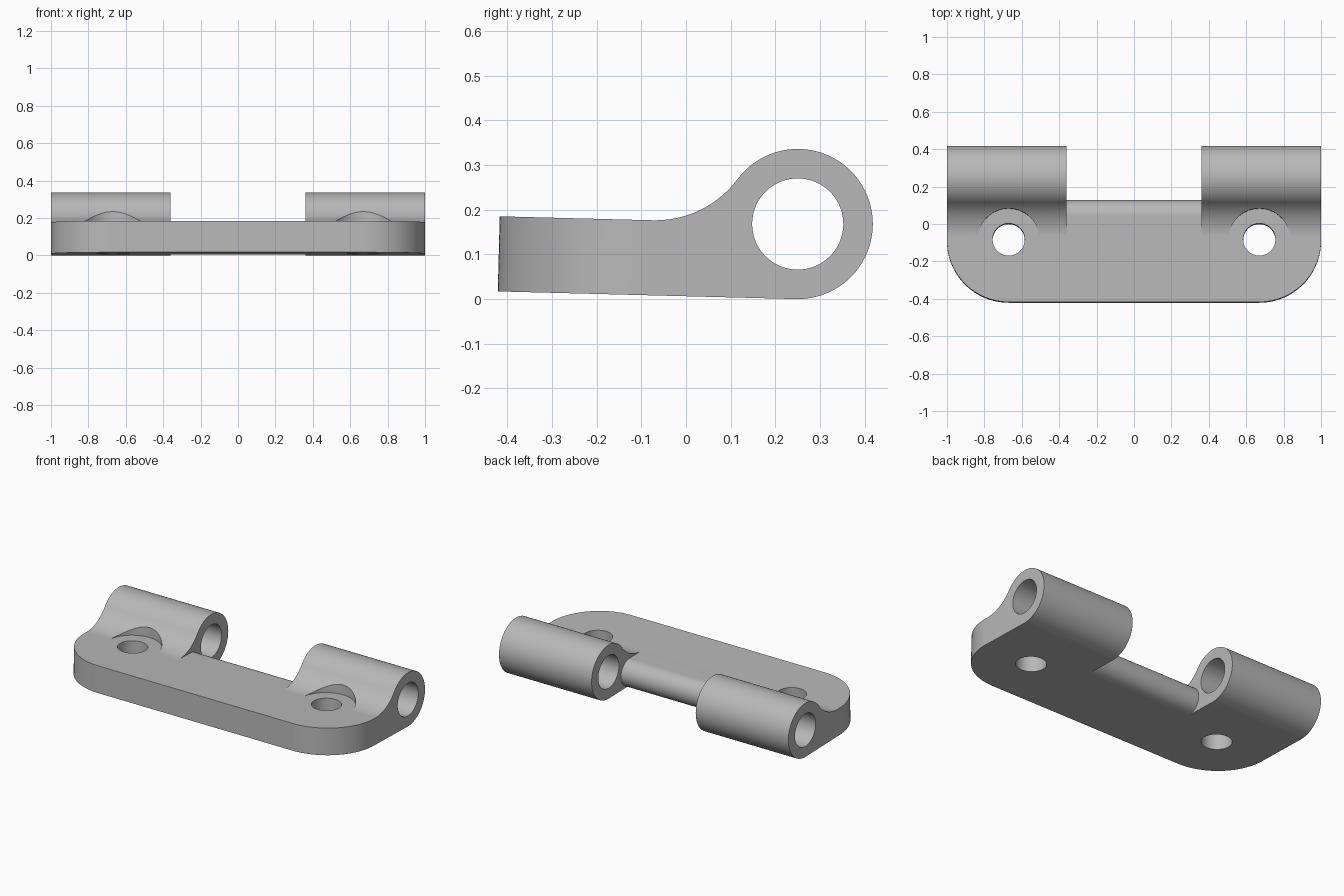
import bpy
import bmesh
from math import sin, cos, pi, sqrt, atan2, radians
from mathutils import Matrix, Vector

cube = bpy.data.objects.get("Cube")
if cube:
    bpy.data.objects.remove(cube, do_unlink=True)

# Main dimensions
THICK = 0.168                    # plate thickness, also knuckle radius
PIN_Y, BORE = 0.25, 0.102        # hinge pin axis and bore radius
FILLET_Y = -0.075                # where the plate starts to sweep up
FRONT, GAP = -0.417, 0.36
SCREW_X, SCREW_Y, CORNER = 0.67, -0.083, 0.33
STEP = 0.0005                    # keeps cutters off the plate surface

steel = bpy.data.materials.new("satin_grey")
steel.use_nodes = True
grey = (0.48, 0.48, 0.48, 1)
steel.diffuse_color = grey
steel.node_tree.nodes["Principled BSDF"].inputs["Base Color"].default_value = grey


def arc(cx, cy, r, start, end, n=32):
    return [(cx + r * cos(start + (end - start) * i / n),
             cy + r * sin(start + (end - start) * i / n)) for i in range(n + 1)]


def prism(name, points, low, high, axis):
    """Extrude a closed outline along x (points are y, z) or z (points are x, y)."""
    def place(p, t):
        return (t, p[0], p[1]) if axis == "x" else (p[0], p[1], t)
    bm = bmesh.new()
    face = bm.faces.new([bm.verts.new(place(p, low)) for p in points])
    moved = bmesh.ops.extrude_face_region(bm, geom=[face])["geom"]
    verts = [v for v in moved if isinstance(v, bmesh.types.BMVert)]
    shift = Vector(place((0, 0), high - low))
    bmesh.ops.translate(bm, verts=verts, vec=shift)
    bmesh.ops.recalc_face_normals(bm, faces=bm.faces)
    mesh = bpy.data.meshes.new(name)
    bm.to_mesh(mesh)
    bm.free()
    mesh.materials.append(steel)
    obj = bpy.data.objects.new(name, mesh)
    bpy.context.collection.objects.link(obj)
    return obj


def combine(target, tool, operation="DIFFERENCE"):
    tool.hide_render = True
    mod = target.modifiers.new("cut", "BOOLEAN")
    mod.operation, mod.solver, mod.object = operation, "EXACT", tool
    bpy.context.view_layer.objects.active = target
    bpy.ops.object.modifier_apply(modifier=mod.name)
    bpy.data.objects.remove(tool, do_unlink=True)


# Side profile: flat plate, concave sweep, round knuckle
reach = PIN_Y - FILLET_Y
sweep_r = (reach ** 2 - THICK ** 2) / (2 * THICK)
meet = atan2(sweep_r, -reach)            # tangent point seen from the pin
sweep = arc(FILLET_Y, THICK + sweep_r, sweep_r, -pi / 2, meet - pi, 24)
knuckle = arc(PIN_Y, THICK, THICK, meet, -pi / 2, 64)
profile = [(-0.6, 0), (-0.6, THICK)] + sweep + knuckle[1:]
bracket = prism("hinge_bracket", profile, -1.1, 1.1, "x")

# Plan outline with rounded front corners
outline = ([(1, 0.6), (-1, 0.6)]
           + arc(-1 + CORNER, FRONT + CORNER, CORNER, pi, 1.5 * pi)
           + arc(1 - CORNER, FRONT + CORNER, CORNER, 1.5 * pi, 2 * pi))
combine(bracket, prism("outline_trim", outline, -0.5, 1, "z"), "INTERSECT")

# Gap between the knuckles, leaving a rounded back edge on the plate
top = THICK + STEP
nose = arc(0.046, top / 2, top / 2, pi / 2, -pi / 2)
gap = [(FILLET_Y + 0.005, top)] + nose + [(0.046, -0.2), (0.6, -0.2),
                                          (0.6, 0.6), (FILLET_Y + 0.005, 0.6)]
combine(bracket, prism("gap_cutter", gap, -GAP, GAP, "x"))

# Pin bore through both knuckles
combine(bracket, prism("bore_cutter", arc(PIN_Y, THICK, BORE, 0, 2 * pi, 64)[:-1],
                       -1.3, 1.3, "x"))

# Screw holes and the round clearances above them
for side in (-1, 1):
    for radius, floor in ((0.165, top), (0.086, -0.2)):
        circle = arc(side * SCREW_X, SCREW_Y, radius, 0, 2 * pi, 64)[:-1]
        combine(bracket, prism("screw_cutter", circle, floor, 0.8, "z"))

# Slight forward tilt about the pin axis
pivot = Vector((0, PIN_Y, THICK))
tilt = (Matrix.Translation(pivot) @ Matrix.Rotation(radians(-1.47), 4, "X")
        @ Matrix.Translation(-pivot))
bracket.data.transform(tilt)

# Smooth curves with crisp edges and flat faces
bpy.ops.object.select_all(action="DESELECT")
bracket.select_set(True)
bpy.context.view_layer.objects.active = bracket
bpy.ops.object.shade_smooth_by_angle(angle=radians(30))
weighted = bracket.modifiers.new("flat_faces", "WEIGHTED_NORMAL")
weighted.keep_sharp = True
